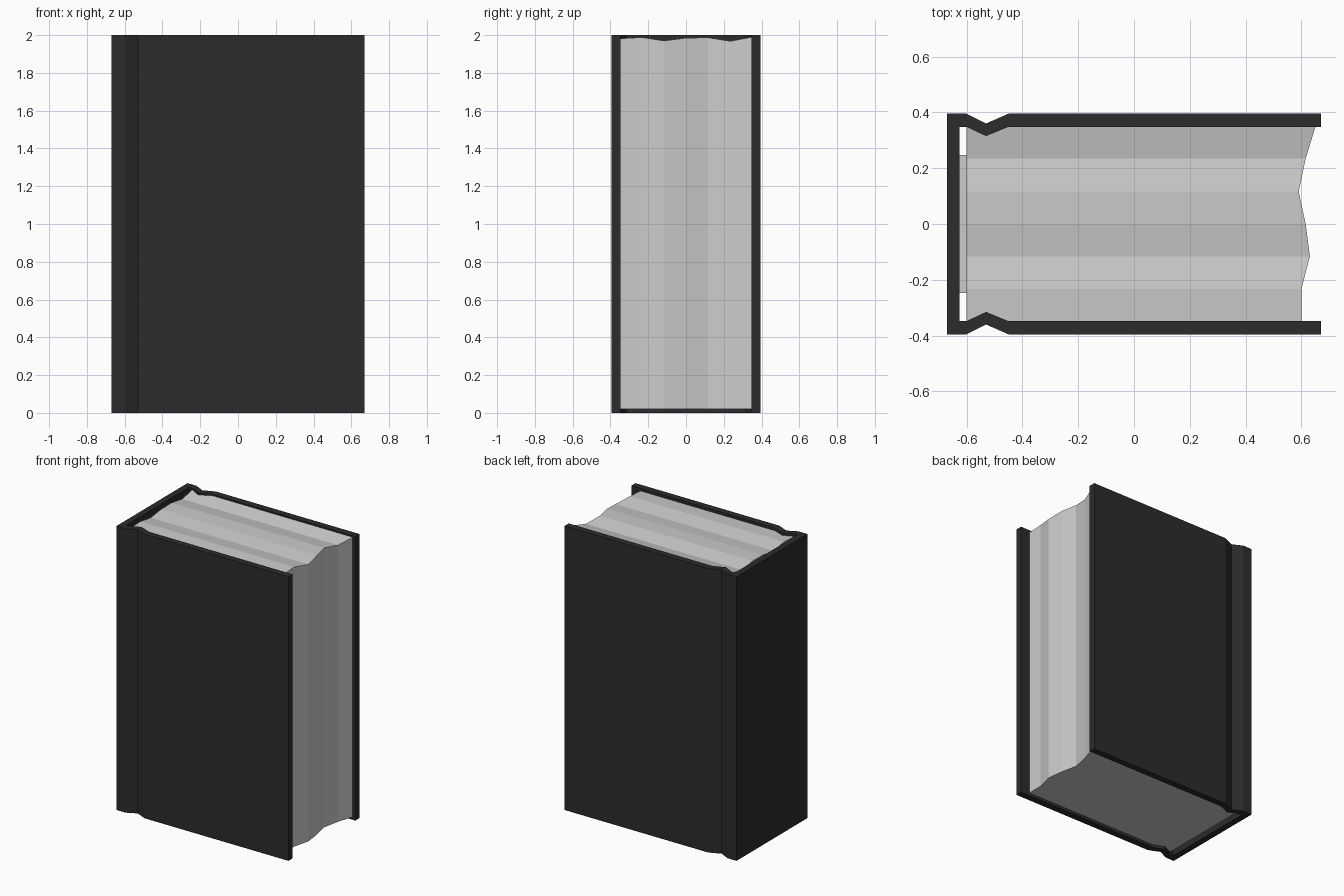
import bpy, bmesh

if "Cube" in bpy.data.objects:
    bpy.data.objects.remove(bpy.data.objects["Cube"])


def make_object(name, bm):
    bmesh.ops.recalc_face_normals(bm, faces=bm.faces[:])
    mesh = bpy.data.meshes.new(name)
    bm.to_mesh(mesh)
    bm.free()
    obj = bpy.data.objects.new(name, mesh)
    bpy.context.collection.objects.link(obj)
    return obj


# Cover: C-shaped outline with pressed hinge grooves, mirrored in y and extruded
outer = [(0.67, 0.395), (-0.45, 0.395), (-0.53, 0.36), (-0.60, 0.395), (-0.67, 0.395)]
inner = [(-0.625, 0.348), (-0.60, 0.348), (-0.53, 0.315), (-0.45, 0.348), (0.67, 0.348)]


def flip(points):
    return [(x, -y) for x, y in reversed(points)]


n = len(outer)
out_pts = outer + flip(outer)
in_pts = inner[::-1] + flip(inner[::-1])
bm = bmesh.new()
levels = [[[bm.verts.new((x, y, z)) for x, y in pts] for pts in (out_pts, in_pts)]
          for z in (0, 2)]
(ob, ib), (ot, it) = levels
for i in range(2 * n - 1):
    bm.faces.new((ob[i], ob[i + 1], ot[i + 1], ot[i]))
    bm.faces.new((ib[i], ib[i + 1], it[i + 1], it[i]))
    for o, k in ((ob, ib), (ot, it)):
        bm.faces.new((o[i], o[i + 1], k[i + 1], k[i]))
for e in (0, -1):
    bm.faces.new((ob[e], ib[e], it[e], ot[e]))
cover = make_object("cover", bm)
black = bpy.data.materials.new("black_cover")
black.diffuse_color = (0.025, 0.025, 0.025, 1)
black.use_nodes = True
black.node_tree.nodes["Principled BSDF"].inputs["Base Color"].default_value = black.diffuse_color
cover.data.materials.append(black)

# Page block: rectangular slices (y, fore-edge x, top z) bridged together
slices = [(-0.348, 0.60, 1.982), (-0.232, 0.60, 1.988), (-0.116, 0.63, 1.97),
          (0, 0.615, 1.985), (0.116, 0.59, 1.987), (0.235, 0.615, 1.968),
          (0.348, 0.65, 1.99)]
bm = bmesh.new()
rings = [[bm.verts.new(p) for p in ((-0.6, y, 0.02), (x, y, 0.02), (x, y, z), (-0.6, y, z))]
         for y, x, z in slices]
for a, b in zip(rings, rings[1:]):
    for i in range(4):
        j = (i + 1) % 4
        bm.faces.new((a[i], a[j], b[j], b[i]))
bm.faces.new(rings[0])
bm.faces.new(rings[-1])
make_object("pages", bm)

# Binding strip joining the pages to the spine
bm = bmesh.new()
bmesh.ops.create_cube(bm, size=1)
for v in bm.verts:
    v.co = (-0.6125 + v.co.x * 0.025, v.co.y * 0.495, 1.0 + v.co.z * 1.8)
make_object("binding_strip", bm)
